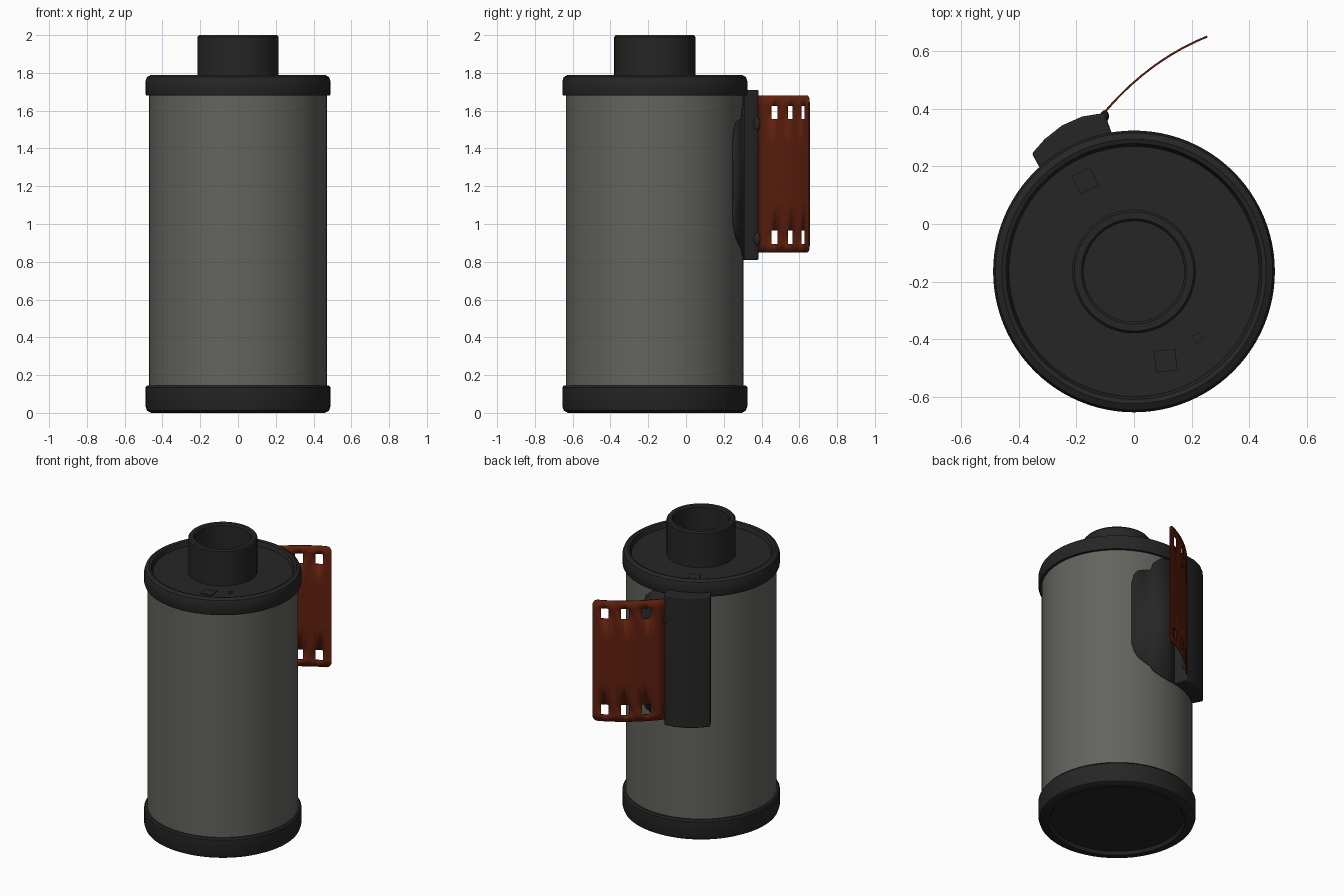
import bpy, bmesh, math
from mathutils import Vector

cube = bpy.data.objects.get("Cube")
if cube:
    bpy.data.objects.remove(cube, do_unlink=True)

AXIS = Vector((0, -0.165, 0))
SEGMENTS = 96


def material(name, rgb):
    m = bpy.data.materials.new(name)
    m.use_nodes = True
    m.diffuse_color = (*rgb, 1)
    m.node_tree.nodes["Principled BSDF"].inputs["Base Color"].default_value = (*rgb, 1)
    return m


black = material("black plastic", (0.019, 0.019, 0.019))
grey = material("grey metal", (0.125, 0.125, 0.112))
brown = material("brown film", (0.12, 0.0145, 0.0045))


def finish(name, bm, mat, bevel=0, thickness=0):
    bmesh.ops.remove_doubles(bm, verts=bm.verts, dist=1e-5)
    bmesh.ops.recalc_face_normals(bm, faces=bm.faces)
    mesh = bpy.data.meshes.new(name)
    bm.to_mesh(mesh)
    bm.free()
    mesh.materials.append(mat)
    ob = bpy.data.objects.new(name, mesh)
    bpy.context.collection.objects.link(ob)
    if thickness:
        mod = ob.modifiers.new("Thickness", 'SOLIDIFY')
        mod.thickness = thickness
        mod.offset = 0
    if bevel:
        mod = ob.modifiers.new("Bevel", 'BEVEL')
        mod.width = bevel
        mod.segments = 3
        mod.limit_method = 'ANGLE'
    bpy.ops.object.select_all(action='DESELECT')
    ob.select_set(True)
    bpy.context.view_layer.objects.active = ob
    bpy.ops.object.shade_smooth_by_angle(angle=math.radians(35))
    return ob


def lathe(name, profile, mat, bevel=0):
    """Spin (radius, height) points around the canister axis."""
    bm = bmesh.new()
    verts = [bm.verts.new(AXIS + Vector((r, 0, z))) for r, z in profile]
    edges = [bm.edges.new(pair) for pair in zip(verts, verts[1:])]
    bmesh.ops.spin(bm, geom=verts + edges, cent=AXIS, axis=(0, 0, 1),
                   angle=math.tau, steps=SEGMENTS)
    return finish(name, bm, mat, bevel)


def prism(name, outline, z0, z1, mat, bevel=0):
    """Extrude an (x, y) outline between two heights."""
    bm = bmesh.new()
    face = bm.faces.new([bm.verts.new((x, y, z0)) for x, y in outline])
    top = bmesh.ops.extrude_face_region(bm, geom=[face])["geom"]
    bmesh.ops.translate(bm, vec=(0, 0, z1 - z0),
                        verts=[v for v in top if isinstance(v, bmesh.types.BMVert)])
    return finish(name, bm, mat, bevel)


# Canister body and end caps
lathe("canister_body", [(0.47, 0.08), (0.47, 1.74)], grey)
lathe("bottom_cap", [(0, 0.02), (0.41, 0.02), (0.425, 0), (0.46, 0), (0.482, 0.012),
                     (0.49, 0.035), (0.49, 0.135), (0.482, 0.145), (0.46, 0.145)], black)
lathe("top_cap", [(0.46, 1.68), (0.486, 1.68), (0.49, 1.69), (0.49, 1.755), (0.482, 1.778),
                  (0.46, 1.79), (0.445, 1.785), (0.435, 1.755), (0, 1.755)], black)

# Hollow spool end
lathe("spool", [(0.215, 1.74), (0.215, 1.99), (0.207, 2.0), (0.183, 2.0),
                (0.175, 1.99), (0.175, 1.76), (0, 1.76)], black)

# Small square marks on the top cap
for i, (x, y, size, turn) in enumerate([(-0.17, 0.15, 0.07, 25), (0.11, -0.475, 0.075, 6),
                                        (0.22, -0.395, 0.03, 40)]):
    corners = [math.radians(turn + 45 + 90 * k) for k in range(4)]
    r = size / math.sqrt(2)
    prism(f"cap_mark_{i + 1}", [(x + r * math.cos(a), y + r * math.sin(a)) for a in corners],
          1.752, 1.761, black)

# Film exit lip
prism("film_lip", [(-0.28, 0.13), (-0.325, 0.19), (-0.355, 0.245), (-0.31, 0.296),
                   (-0.25, 0.343), (-0.18, 0.374), (-0.105, 0.386), (-0.097, 0.37),
                   (-0.075, 0.31), (-0.07, 0.24)], 0.81, 1.71, black, 0.008)

# Guide beads at the film exit
for label, z in (("lower", 0.92), ("upper", 1.53)):
    bm = bmesh.new()
    bmesh.ops.create_uvsphere(bm, u_segments=16, v_segments=10, radius=0.03)
    bmesh.ops.scale(bm, vec=(0.5, 0.7, 1.2), verts=bm.verts)
    bmesh.ops.translate(bm, vec=(-0.102, 0.375, z), verts=bm.verts)
    finish(f"{label}_guide_bead", bm, black)

# Light trap patch wrapped on the body: angle, low edge, high edge
PATCH = [(61, 1.02, 1.44), (63, 0.96, 1.51), (66, 0.92, 1.54), (71, 0.89, 1.55),
         (76, 0.87, 1.56), (79, 0.84, 1.62), (86, 0.82, 1.67), (93, 0.81, 1.68),
         (100, 0.81, 1.68)]
bm = bmesh.new()
columns = []
for angle, low, high in PATCH:
    a = math.radians(angle)
    base = AXIS + Vector((math.cos(a), math.sin(a), 0)) * 0.473
    columns.append([bm.verts.new(base + Vector((0, 0, z))) for z in (low, high)])
for a, b in zip(columns, columns[1:]):
    bm.faces.new((a[0], b[0], b[1], a[1]))
finish("light_trap_patch", bm, black, thickness=0.006)

# Curved film strip with sprocket holes
START, BEND, END = Vector((-0.11, 0.38)), Vector((0.05, 0.57)), Vector((0.255, 0.652))
LENGTH, LOW, HIGH, CORNER = 0.455, 0.85, 1.68, 0.035
HOLES = [LENGTH - d for d in (0.08, 0.21, 0.34)]
HALF = 0.025


def film_point(s, z):
    t = s / LENGTH
    p = START * (1 - t) ** 2 + BEND * 2 * t * (1 - t) + END * t * t
    return (p.x, p.y, z)


stations = {0, LENGTH * 0.12}
for h in HOLES:
    stations.update((h - HALF, h, h + HALF, h + 0.065))
stations.update(LENGTH - CORNER * (1 - math.sin(math.radians(a))) for a in range(0, 91, 15))
stations = sorted(s for s in stations if s <= LENGTH)
rows = [LOW, 0.895, 0.965, 1.12, 1.41, 1.555, 1.625, HIGH]

bm = bmesh.new()
grid = []
for s in stations:
    over = max(0, s - (LENGTH - CORNER))
    drop = CORNER - math.sqrt(max(0, CORNER ** 2 - over ** 2))
    grid.append([bm.verts.new(film_point(s, min(max(z, LOW + drop), HIGH - drop)))
                 for z in rows])
for i in range(len(stations) - 1):
    middle = (stations[i] + stations[i + 1]) / 2
    in_hole = any(abs(middle - h) < HALF for h in HOLES)
    for j in range(len(rows) - 1):
        if in_hole and j in (1, 5):
            continue
        bm.faces.new((grid[i][j], grid[i + 1][j], grid[i + 1][j + 1], grid[i][j + 1]))
finish("film_strip", bm, brown, thickness=0.007)
